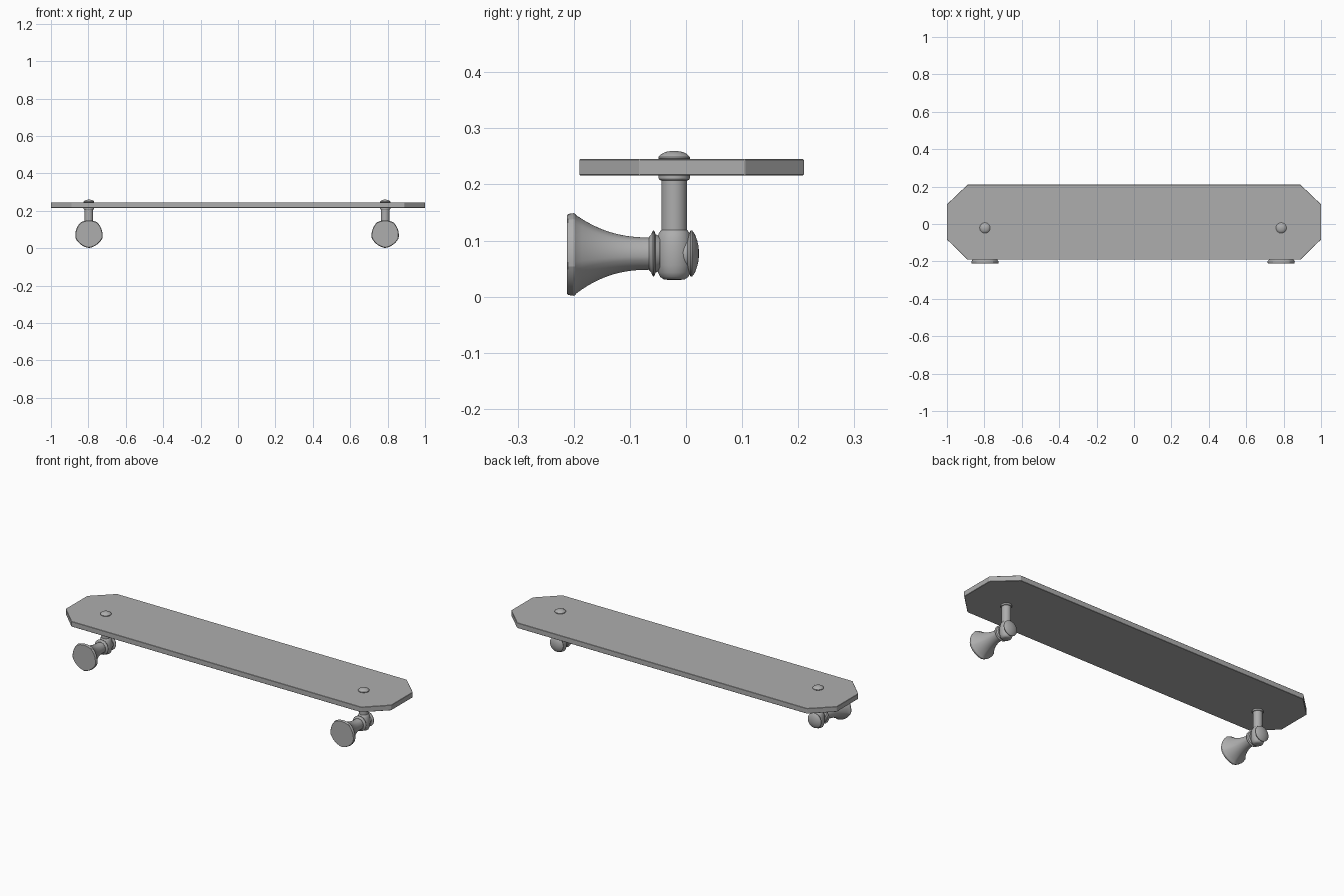
import bpy, bmesh, math
from mathutils import Vector

cube = bpy.data.objects.get("Cube")
if cube:
    bpy.data.objects.remove(cube, do_unlink=True)

grey = bpy.data.materials.new("satin_grey")
COLOUR = (0.42, 0.42, 0.42, 1)
grey.diffuse_color = COLOUR
grey.use_nodes = True
grey.node_tree.nodes["Principled BSDF"].inputs["Base Color"].default_value = COLOUR

SIDES = 60
POST_Y, ARM_Z = -0.021, 0.077


def finish(name, bm, angle=None):
    bmesh.ops.recalc_face_normals(bm, faces=bm.faces)
    mesh = bpy.data.meshes.new(name)
    bm.to_mesh(mesh)
    bm.free()
    mesh.materials.append(grey)
    obj = bpy.data.objects.new(name, mesh)
    bpy.context.collection.objects.link(obj)
    if angle:
        bpy.ops.object.select_all(action='DESELECT')
        obj.select_set(True)
        bpy.context.view_layer.objects.active = obj
        bpy.ops.object.shade_smooth_by_angle(angle=math.radians(angle))
    return obj


def lathe(name, profile, x, axis, angle=30, ridges=0):
    """Turn (height, radius) points about a vertical or a front-to-back axis.
    With ridges, the section becomes a bulging five-sided shape."""
    bm = bmesh.new()
    widest = max(r for h, r in profile)
    rings = []
    for h, r in profile:
        ring = []
        for i in range(SIDES):
            step = SIDES // 5
            t = abs((i % step) / step * 2 - 1)
            dent = 1 - ridges * (1 - t * t) * r / widest
            a = math.pi / 2 + math.tau * (i / SIDES + 0.1)
            c, s = r * dent * math.cos(a), r * dent * math.sin(a)
            if axis == 'Z':
                co = Vector((x + c, POST_Y + s, h))
            else:
                co = Vector((x + c, h, ARM_Z + s))
            ring.append(bm.verts.new(co))
        rings.append(ring)
    for low, high in zip(rings, rings[1:]):
        for i in range(SIDES):
            j = (i + 1) % SIDES
            bm.faces.new((low[i], low[j], high[j], high[i]))
    bm.faces.new(rings[0])
    bm.faces.new(rings[-1])
    return finish(name, bm, angle)


# Shelf board with clipped corners
outline = [(-0.89, -0.19), (0.89, -0.19), (1, -0.083), (1, 0.105),
           (0.89, 0.21), (-0.89, 0.21), (-1, 0.105), (-1, -0.083)]
bm = bmesh.new()
base = bm.faces.new([bm.verts.new((x, y, 0.216)) for x, y in outline])
top = bmesh.ops.extrude_face_region(bm, geom=[base])
bmesh.ops.translate(bm, vec=(0, 0, 0.029),
                    verts=[v for v in top["geom"] if isinstance(v, bmesh.types.BMVert)])
board = finish("shelf_board", bm)
bevel = board.modifiers.new("soft_edge", 'BEVEL')
bevel.width = 0.0015
bevel.segments = 1

# Turned profiles as (position along axis, radius)
flare = [(-0.195 + 0.133 * k / 14, 0.029 + 0.042 * (1 - k / 14) ** 2.4) for k in range(15)]
wall_mount = [(-0.212, 0.072), (-0.210, 0.074), (-0.201, 0.0755), (-0.198, 0.0745)] + flare
arm_collar = [(-0.066, 0.03), (-0.062, 0.034), (-0.059, 0.041), (-0.057, 0.041),
              (-0.054, 0.034), (-0.046, 0.03)]
post = [(0.03, 0.012), (0.031, 0.019), (0.035, 0.025), (0.043, 0.029), (0.056, 0.032),
        (0.075, 0.033), (0.092, 0.0325), (0.105, 0.03), (0.114, 0.027), (0.119, 0.023),
        (0.207, 0.023), (0.208, 0.026), (0.211, 0.028), (0.216, 0.028)]
front_knob = [(-0.01, 0.028), (0.003, 0.03), (0.006, 0.036), (0.008, 0.041), (0.011, 0.041),
              (0.016, 0.034), (0.020, 0.023), (0.0225, 0.012), (0.023, 0.003)]
top_cap = [(0.244, 0.026), (0.246, 0.028), (0.249, 0.028), (0.254, 0.023),
           (0.258, 0.015), (0.26, 0.003)]

# Two identical brackets
for side, x in (("right", -0.797), ("left", 0.787)):
    lathe(side + "_wall_mount", wall_mount, x, 'Y', 18, ridges=0.05)
    lathe(side + "_arm_collar", arm_collar, x, 'Y')
    lathe(side + "_post", post, x, 'Z')
    lathe(side + "_front_knob", front_knob, x, 'Y')
    lathe(side + "_top_cap", top_cap, x, 'Z')
